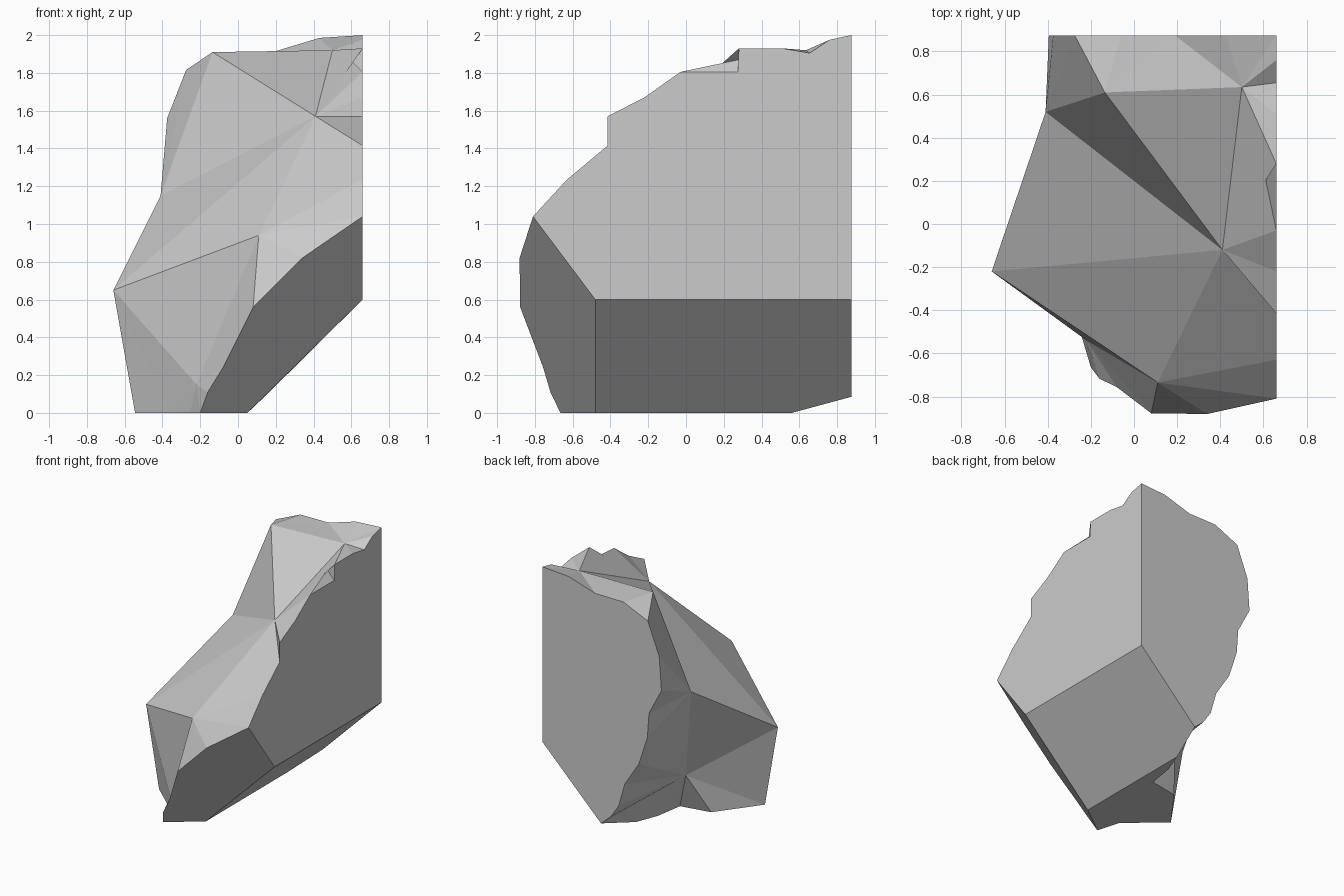
import bpy, bmesh
from mathutils import Vector

if "Cube" in bpy.data.objects:
    bpy.data.objects.remove(bpy.data.objects["Cube"])

XR, YB = 0.66, 0.875            # flat right and back cuts


def front_y(x, z):              # slanted front cut plane
    return -0.48 - 0.75 * (z - 0.6 - (x - XR) * 0.984)


# Broken outlines of the flat cuts; together they form one closed rim
right = [(XR, y, z) for y, z in [
    (-.81, 1.04), (-.63, 1.235), (-.415, 1.415), (-.415, 1.57), (-.22, 1.67),
    (-.03, 1.805), (.275, 1.805), (.28, 1.93), (.51, 1.93), (.655, 1.905),
    (.76, 1.975), (YB, 2.0)]]
back = [(x, YB, z) for x, z in [
    (.43, 1.985), (.19, 1.912), (-.06, 1.91), (-.275, 1.815), (-.375, 1.56),
    (-.395, 1.29), (-.285, 1.08), (-.27, .88), (-.195, .65), (-.07, .455),
    (-.016, .266), (.055, .16), (.14, .085)]]
base = [(x, y, 0) for x, y in [
    (.05, .56), (-.02, .38), (-.055, .155), (-.3, .11), (-.545, -.22),
    (-.36, -.385), (-.255, -.48), (-.2, -.665)]]
front = [(x, front_y(x, z), z) for x, z in [
    (-.16, .11), (-.08, .24), (.08, .56), (.34, .82)]]

# Peaks of the rough skin
peaks = {
    "left": (-.66, -.22, .65), "shoulder": (.41, -.12, 1.57),
    "nose": (.11, -.735, .94), "rear": (-.41, .52, 1.15),
    "crown": (-.135, .61, 1.91), "top": (.5, .635, 1.92),
    "chin": (-.22, -.54, .15), "under": (-.18, .26, .32),
    "nick": (.595, .28, 1.87)}

bm = bmesh.new()
rim = [bm.verts.new(p) for p in right + back + base + front]
peak = {k: bm.verts.new(p) for k, p in peaks.items()}
nr, nb, nl, n = len(right), len(back), len(base), len(rim)
back_low = bm.verts.new((XR, YB, .6))
front_low = bm.verts.new((XR, -.48, .6))
base_front = bm.verts.new((.05, -.48, 0))
b0, l0 = nr, nr + nb            # where back and base runs start
f0 = l0 + nl

# Flat cuts
bm.faces.new(rim[:nr] + [back_low, front_low])
bm.faces.new(rim[nr - 1:l0] + [back_low])
bm.faces.new(rim[l0:f0] + [base_front])
bm.faces.new(rim[f0 - 1:] + [rim[0], front_low, base_front])
bm.faces.new([rim[l0 - 1], rim[l0], base_front, front_low, back_low])

# Each peak fans out to a run of the rim; neighbouring fans are bridged
runs = [("nose", f0 + 2), ("shoulder", 2), ("nick", 5), ("shoulder", 7),
        ("top", 7), ("crown", b0 + 1), ("rear", b0 + 3), ("under", b0 + 8),
        ("left", l0 + 4), ("chin", l0 + 5)]
for i, (name, start) in enumerate(runs):
    nxt, stop = runs[(i + 1) % len(runs)]
    for j in range((stop - start) % n):
        bm.faces.new((peak[name], rim[(start + j) % n], rim[(start + j + 1) % n]))
    bm.faces.new((peak[name], rim[stop], peak[nxt]))

# Large facets between peaks
for tri in ("left shoulder rear", "left nose shoulder", "left chin nose",
            "left rear under", "shoulder crown rear", "shoulder top crown"):
    bm.faces.new([peak[k] for k in tri.split()])

bmesh.ops.recalc_face_normals(bm, faces=bm.faces)
mesh = bpy.data.meshes.new("rock_chunk")
bm.to_mesh(mesh)
bm.free()
bpy.context.collection.objects.link(bpy.data.objects.new("rock_chunk", mesh))
